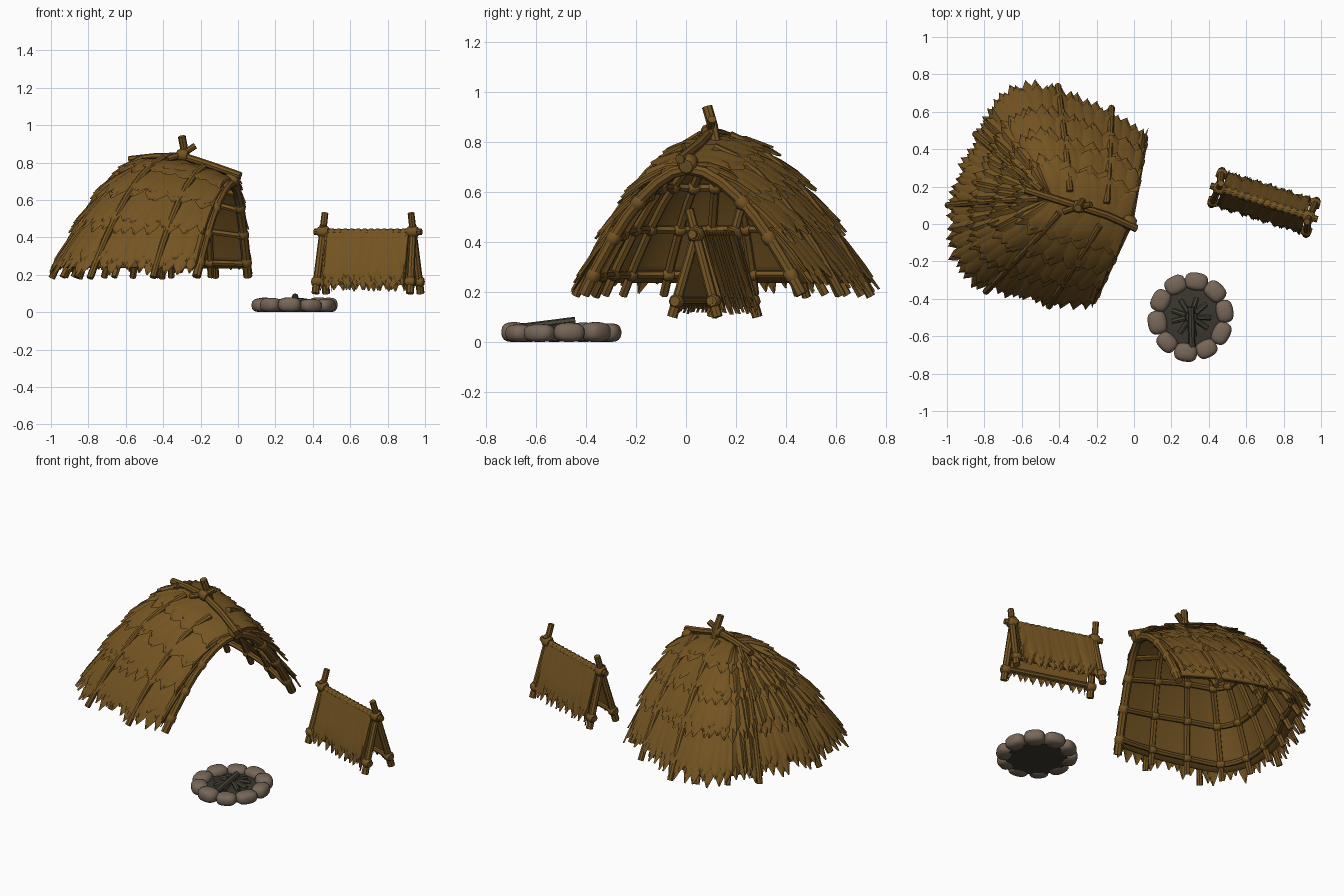
import bpy, bmesh, math, random
from mathutils import Vector as V

if "Cube" in bpy.data.objects:
    bpy.data.objects.remove(bpy.data.objects["Cube"])
random.seed(4)
rnd = random.uniform

def mat(name, c):
    m = bpy.data.materials.new(name)
    m.diffuse_color = (*c, 1)
    m.use_nodes = True
    m.node_tree.nodes["Principled BSDF"].inputs["Base Color"].default_value = m.diffuse_color
    return m
BROWN = mat("straw_brown", (.175, .089, .016))
STONE = mat("stone_grey", (.185, .135, .098))
CHAR = mat("charred_wood", (.060, .056, .038))
ASH = mat("ash_dark", (.042, .039, .027))

def finish(bm, name, m, angle=40):
    me = bpy.data.meshes.new(name)
    bm.to_mesh(me); bm.free()
    ob = bpy.data.objects.new(name, me)
    bpy.context.collection.objects.link(ob)
    me.materials.append(m)
    bpy.ops.object.select_all(action='DESELECT')
    ob.select_set(True)
    bpy.context.view_layer.objects.active = ob
    bpy.ops.object.shade_smooth_by_angle(angle=math.radians(angle))
    return ob

def tube(bm, pts, radii, n=8):
    """Capped round pole along a path."""
    pts = [V(p) for p in pts]
    if not isinstance(radii, (list, tuple)):
        radii = [radii] * len(pts)
    rings, ref = [], None
    for i, p in enumerate(pts):
        d = (pts[min(i + 1, len(pts) - 1)] - pts[max(i - 1, 0)]).normalized()
        if ref is None:
            ref = d.orthogonal()
        ref = (ref - d * ref.dot(d)).normalized()
        b = d.cross(ref)
        rings.append([bm.verts.new(p + (ref * math.cos(k * math.tau / n) + b * math.sin(k * math.tau / n)) * radii[i])
                      for k in range(n)])
    for a, b in zip(rings, rings[1:]):
        for k in range(n):
            bm.faces.new((a[k], a[(k + 1) % n], b[(k + 1) % n], b[k]))
    bm.faces.new(rings[0][::-1]); bm.faces.new(rings[-1])

def knot(bm, p, d, r):
    """Rope lashing: short swollen collar."""
    p, d = V(p), V(d).normalized() * r
    tube(bm, [p - d, p - d * .5, p + d * .5, p + d], [r * .8, r * 1.12, r * 1.12, r * .8], 8)

# ---- hut surface in a turned frame (u forward out of the door, v sideways)
ANG = math.radians(-17.5)
def W(u, v, z):
    return V((u * math.cos(ANG) - v * math.sin(ANG), u * math.sin(ANG) + v * math.cos(ANG), z))

half = [(-.09, -.45, -.03, .70), (-.30, -.50, -.17, .755), (-.53, -.52, -.32, .795), (-.75, -.51, -.43, .805),
        (-.88, -.37, -.46, .80), (-.925, -.19, -.47, .80), (-.935, 0, -.47, .80)]
CTRL = [V(c) for c in half] + [V((c[0], -c[1], c[2], c[3])) for c in half[-2::-1]]
CTRL[7].x = -.90

def ctrl(s):
    x = min(max(s, 0), 1) * 12
    i = min(int(x), 11); t = x - i
    p0, p1, p2, p3 = (CTRL[min(max(i + k, 0), 12)] for k in (-1, 0, 1, 2))
    return .5 * (2 * p1 + (p2 - p0) * t + (2 * p0 - 5 * p1 + 4 * p2 - p3) * t * t + (3 * p1 - p0 - 3 * p2 + p3) * t ** 3)

def raw(s, r):
    u, v, ru, h = ctrl(s)
    return W(ru + (u - ru) * r, v * r, .22 + (h - .22) * (1 - abs(r) ** 1.8))

def hut(s, r, off=0):
    a, q = min(max(s, .01), .99), max(r, .05)
    n = (raw(a + .01, q) - raw(a - .01, q)).cross(raw(a, q + .02) - raw(a, q - .02)).normalized()
    return raw(s, r) + n * (off if n.z > 0 else -off)

def thatch(bm, f, tiers, rows=2):
    """Rows of pointed straw tufts; tier = (top, bottom, count, lift)."""
    for top, bot, count, lift in tiers:
        for row in range(rows):
            for k in range(count + 1):
                s = (k + row / rows) / count + rnd(-.2, .2) / count
                w = .66 / count
                end = bot - .14 * row * (bot - top) + rnd(-.03, .015)
                tilt = rnd(-.4, .4) / count
                g = []
                for q, ww in ((0, .9), (.5, 1.1), (.84, .9), (1, .1)):
                    r = top + (end - top) * q
                    o = lift * (.15 + .85 * q) + .004 * row + rnd(0, .004)
                    sc = s + tilt * q
                    g.append([bm.verts.new(f(min(max(sc + e * w * ww, 0), 1), r, o + (.009 if e == 0 else 0)))
                              for e in (-1, 0, 1)])
                for a, b in zip(g, g[1:]):
                    for j in (0, 1):
                        bm.faces.new((a[j], b[j], b[j + 1], a[j + 1]))

# ---- hut: inner wall lining
bm = bmesh.new()
NS, NR = 60, 14
grid = [[bm.verts.new(hut(i / NS, .01 + .97 * j / NR)) for j in range(NR + 1)] for i in range(NS + 1)]
for i in range(NS):
    for j in range(NR):
        bm.faces.new((grid[i][j], grid[i][j + 1], grid[i + 1][j + 1], grid[i + 1][j]))
bmesh.ops.remove_doubles(bm, verts=bm.verts, dist=.0005)
bmesh.ops.recalc_face_normals(bm, faces=bm.faces)
shell = finish(bm, "hut_wall", BROWN)
so = shell.modifiers.new("thick", 'SOLIDIFY'); so.thickness = .02; so.offset = 0

# ---- hut: thatch tiers, each one lapping over the next lower one
bm = bmesh.new()
thatch(bm, hut, [(.70, 1.03, 52, .040), (.48, .81, 42, .046), (.25, .59, 32, .048), (0, .37, 22, .046)])
finish(bm, "hut_thatch", BROWN)

# ---- hut: poles over the thatch, gathered at the crossing
bm = bmesh.new()
for s in (1.0 / 12, 2.45 / 12, 5 / 12, 7 / 12, 9.7 / 12, 11 / 12):
    tube(bm, [hut(s, r, .036) for r in (1.05, .98, .85, .7, .55, .4, .25, .1)], .018)
tube(bm, [W(-.61, .0, .815), W(-.47, 0, .83), W(-.31, 0, .835), W(-.15, 0, .785), W(.02, -.02, .73)], .02)
tube(bm, [W(-.30, .03, .80), W(-.305, .015, .865), W(-.312, -.01, .94)], .021)
tube(bm, [W(-.38, -.05, .82), W(-.31, 0, .845), W(-.25, .03, .89)], .017)
knot(bm, W(-.31, 0, .840), W(1, 0, -.1), .030)
finish(bm, "hut_outer_poles", BROWN)

# ---- hut: inner frame lattice and door arch
bm = bmesh.new()
hoops = (.94, .74, .5, .28)
for r in hoops:
    tube(bm, [hut(i / 40, r, -.026) for i in range(41)], .016, 6)
for i in range(1, 12):
    s = i / 12
    tube(bm, [hut(s, r, -.026) for r in (1.02, .9, .75, .6, .45, .3, .15, .03)], .018, 6)
    for r in hoops[:3]:
        knot(bm, hut(s, r, -.028), hut(s + .01, r) - hut(s - .01, r), .022)
for s in (0, 1):
    tube(bm, [hut(s, r, -.008) + W(.005, 0, 0) for r in (1.03, .9, .75, .6, .45, .3, .15, 0)], .024)
    for r in hoops[:3]:
        knot(bm, hut(s, r, -.010) + W(.005, 0, 0), hut(s, r + .03) - hut(s, r - .03), .026)
knot(bm, W(-.03, 0, .712), W(1, 0, -.3), .036)
finish(bm, "hut_frame", BROWN)

# ---- drying rack: two A-frames, rails, straw on both sides
C = V((.695, .115, 0))
def R(u, v, z):
    return C + W(u, v, z)
bm = bmesh.new()
for e in (-1, 1):
    u = e * .25
    for sd in (-1, 1):
        top = .53 if sd == e else .465
        k = (top - .1) / .33
        foot, tip = R(u + e * .015, sd * .095, .1), R(u, sd * .095 * (1 - k), top)
        tube(bm, [foot, tip], [.021, .018])
        knot(bm, R(u + e * .012, sd * .077, .163), W(1, 0, 0), .026)
    knot(bm, R(u, 0, .43), W(1, 0, 0), .030)
tube(bm, [R(-.3, 0, .43), R(0, 0, .424), R(.3, 0, .43)], .018)
for sd in (-1, 1):
    tube(bm, [R(-.29, sd * .070, .165), R(.29, sd * .070, .165)], .015)
for i in range(12):  # rope turns along the top rail
    knot(bm, R(-.2 + i * .4 / 11, 0, .425), W(1, .4, 0), .019)
finish(bm, "rack_frame", BROWN)

bm = bmesh.new()
for sd in (-1, 1):
    def panel(s, r, off, sd=sd):
        return R((s - .5) * .47, sd * (.008 + .076 * r + off), .425 - .30 * r)
    cs = [bm.verts.new(panel(s, r, 0)) for s, r in ((0, 0), (1, 0), (1, .93), (0, .93))]
    bm.faces.new(cs)
    thatch(bm, panel, [(.0, 1.04, 10, .010), (.0, .97, 9, .016)], 2)
finish(bm, "rack_straw", BROWN)

# ---- fire ring stones
H = V((.305, -.497, 0))
bm = bmesh.new()
N = 10
for i in range(N):
    a = math.tau * (i + .25) / N
    t = bmesh.new()
    bmesh.ops.create_cube(t, size=1)
    bmesh.ops.subdivide_edges(t, edges=t.edges[:], cuts=4, use_grid_fill=True)
    sx, sy, sz = rnd(.092, .104), rnd(.114, .128), rnd(.07, .08)
    vm = {}
    for v in t.verts:
        p = v.co * 2
        q = p / (sum(abs(c) ** 2.7 for c in p) ** (1 / 2.7))
        q = V((q.x * sx / 2, q.y * sy / 2, q.z * sz / 2 + sz / 2))
        c, s = math.cos(a), math.sin(a)
        vm[v] = bm.verts.new(H + V((.182 * c + q.x * c - q.y * s, .192 * s + q.x * s + q.y * c, q.z)))
    for f in t.faces:
        bm.faces.new([vm[v] for v in f.verts])
    t.free()
finish(bm, "fire_stones", STONE, 60)

# ---- ash bed
bm = bmesh.new()
tube(bm, [H + V((0, 0, .006)), H + V((0, 0, .034)), H + V((0, 0, .044))], [.175, .17, .10], 24)
finish(bm, "ash_bed", ASH)

# ---- charred sticks and main log
bm = bmesh.new()
for i in range(9):
    a = math.tau * i / 9 + rnd(-.12, .12)
    d = V((math.cos(a), math.sin(a), 0))
    tube(bm, [H + d * .105 + V((0, 0, .045)), H + d * .03 + V((0, 0, .062))], .014, 7)
tube(bm, [H + V((.005, -.16, .056)), H + V((0, .055, .083))], .018, 8)
finish(bm, "charred_logs", CHAR)
